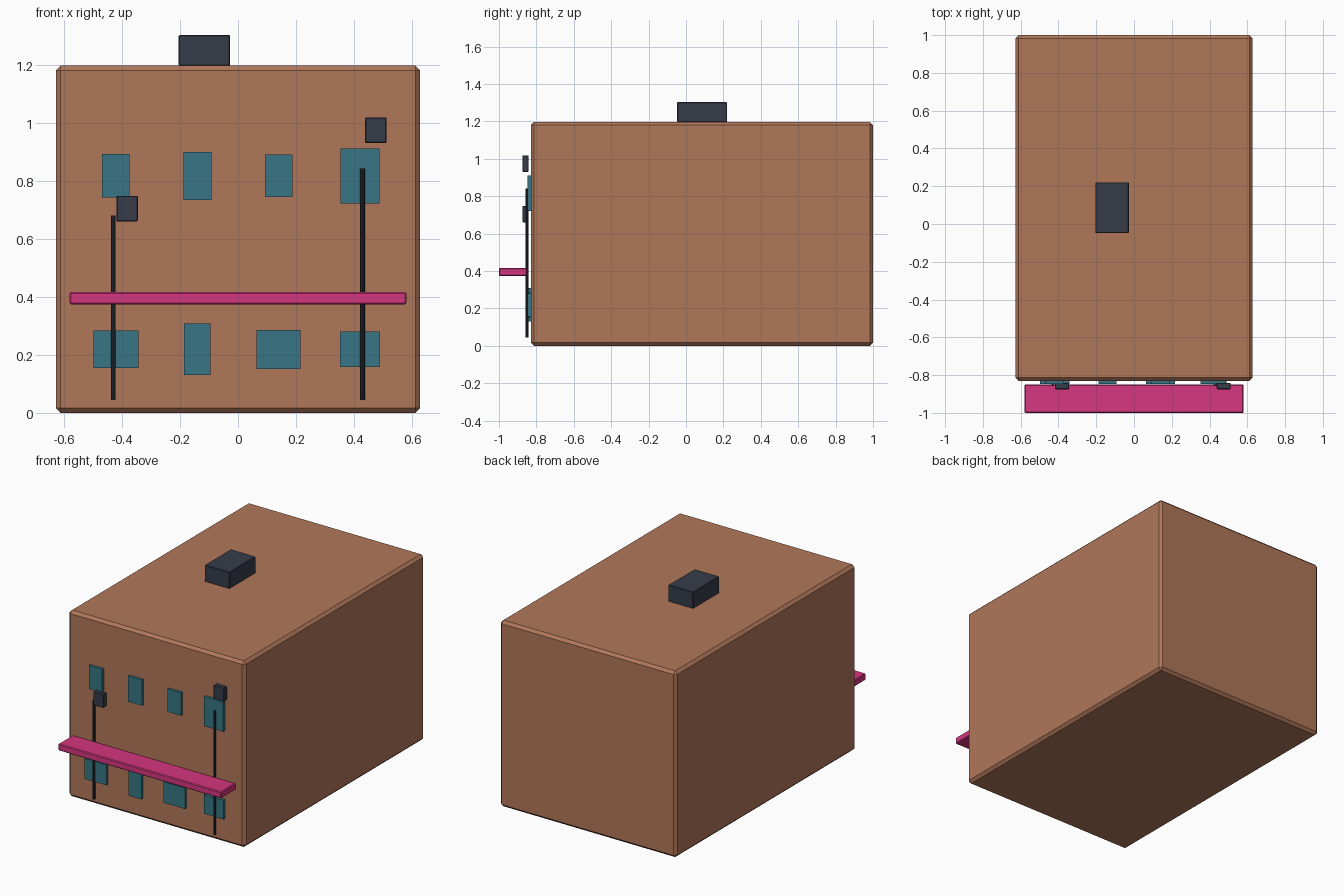
import bpy
import bmesh
from mathutils import Vector

cube = bpy.data.objects.get("Cube")
if cube:
    bpy.data.objects.remove(cube, do_unlink=True)


def material(name, rgb):
    """Flat material from display RGB values, converted to linear."""
    linear = [((c / 255 + 0.055) / 1.055) ** 2.4 for c in rgb]
    mat = bpy.data.materials.new(name)
    mat.use_nodes = True
    mat.diffuse_color = (*linear, 1)
    mat.node_tree.nodes["Principled BSDF"].inputs["Base Color"].default_value = (*linear, 1)
    return mat


brick = material("brick_brown", (176, 119, 90))
glass = material("window_teal", (55, 118, 133))
metal = material("dark_metal", (54, 60, 73))
pipe_mat = material("pipe_charcoal", (38, 43, 51))
pink = material("awning_pink", (214, 54, 126))


def finish(name, bm, mat):
    mesh = bpy.data.meshes.new(name)
    bm.to_mesh(mesh)
    bm.free()
    mesh.materials.append(mat)
    obj = bpy.data.objects.new(name, mesh)
    bpy.context.collection.objects.link(obj)
    return obj


def box(name, x, y, z, mat, bevel=0):
    """Box from (min, max) ranges with an optional chamfer."""
    low, high = (Vector(v) for v in zip(x, y, z))
    bm = bmesh.new()
    bmesh.ops.create_cube(bm, size=1)
    bmesh.ops.scale(bm, vec=high - low, verts=bm.verts)
    bmesh.ops.translate(bm, vec=(low + high) / 2, verts=bm.verts)
    obj = finish(name, bm, mat)
    if bevel:
        mod = obj.modifiers.new("chamfer", "BEVEL")
        mod.width = bevel
        mod.segments = 1
    return obj


def pipe(name, x, bottom, top):
    bm = bmesh.new()
    bmesh.ops.create_cone(bm, cap_ends=True, segments=8, radius1=0.008,
                          radius2=0.008, depth=top - bottom)
    bmesh.ops.translate(bm, vec=(x, -0.85, (bottom + top) / 2), verts=bm.verts)
    finish(name, bm, pipe_mat)


# Building and roof unit
box("building_body", (-0.628, 0.628), (-0.83, 1.0), (0, 1.197), brick, 0.017)
box("roof_unit", (-0.205, -0.027), (-0.048, 0.22), (1.195, 1.303), metal, 0.004)

# Window rows: centre x, centre z, width, height
windows = {
    "upper_window": [(-0.421, 0.817, 0.095, 0.15), (-0.14, 0.816, 0.097, 0.165),
                     (0.14, 0.817, 0.095, 0.147), (0.42, 0.816, 0.135, 0.19)],
    "lower_window": [(-0.42, 0.219, 0.155, 0.13), (-0.14, 0.219, 0.092, 0.178),
                     (0.14, 0.219, 0.152, 0.135), (0.42, 0.219, 0.138, 0.123)],
}
for row, panes in windows.items():
    for i, (x, z, w, h) in enumerate(panes, 1):
        box(f"{row}_{i}", (x - w / 2, x + w / 2), (-0.847, -0.828),
            (z - h / 2, z + h / 2), glass)

# Awning across the front
box("awning", (-0.58, 0.58), (-1.0, -0.85), (0.373, 0.416), pink, 0.005)

# Drain pipes and wall boxes
pipe("right_drain_pipe", -0.43, 0.045, 0.68)
pipe("left_drain_pipe", 0.429, 0.045, 0.842)
for name, x, z in (("right_wall_box", -0.382, 0.704), ("left_wall_box", 0.475, 0.974)):
    box(name, (x - 0.037, x + 0.037), (-0.875, -0.842), (z - 0.044, z + 0.044), metal, 0.003)
